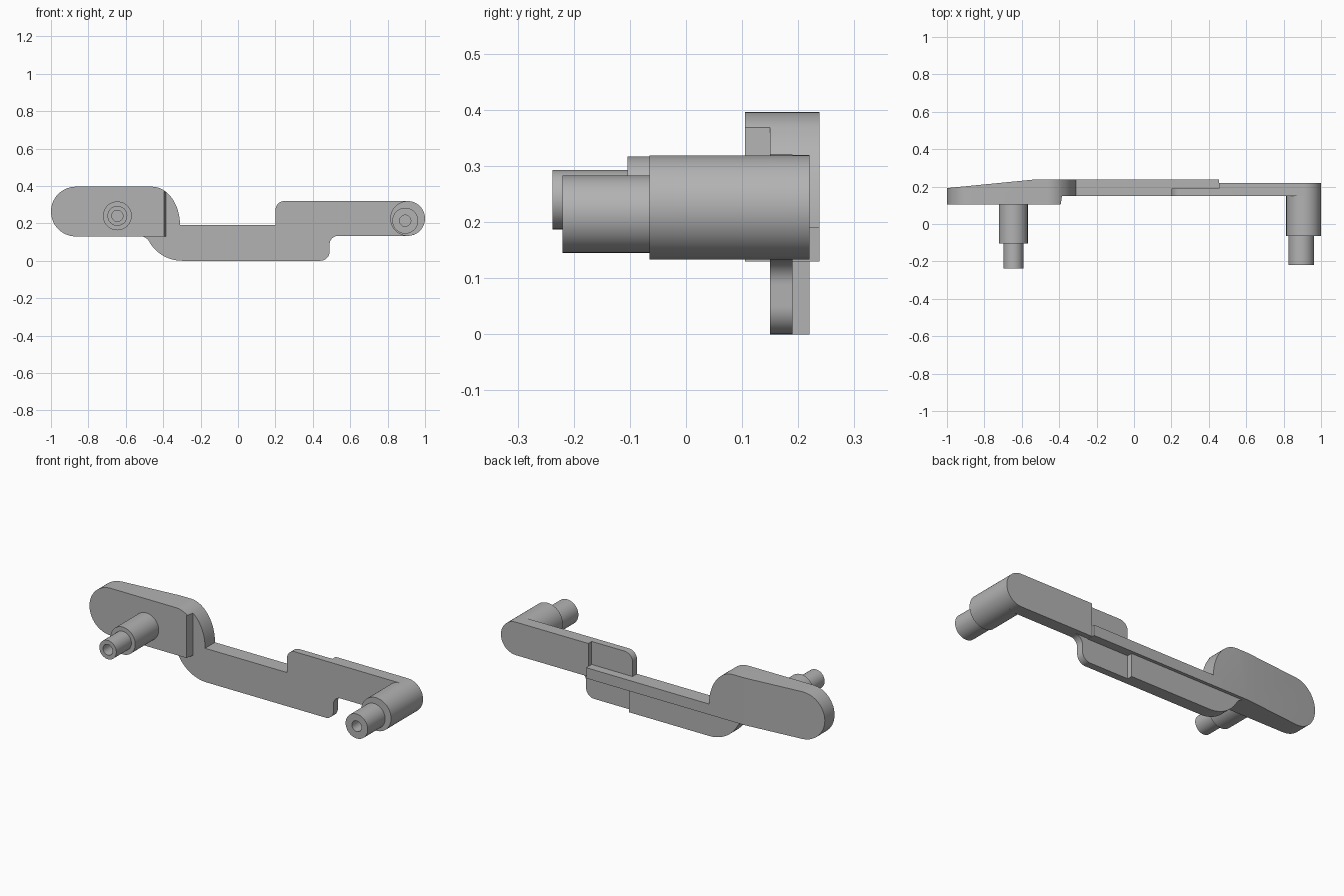
import bpy, bmesh
from math import cos, sin, radians, tau
from mathutils import Vector

if "Cube" in bpy.data.objects:
    bpy.data.objects.remove(bpy.data.objects["Cube"], do_unlink=True)

GRAY = (0.45, 0.45, 0.45, 1)
mat = bpy.data.materials.new("plain_gray")
mat.use_nodes = True
mat.diffuse_color = GRAY
mat.node_tree.nodes["Principled BSDF"].inputs["Base Color"].default_value = GRAY


def arc(cx, cz, rx, rz, start, end, steps=14):
    angles = [radians(start + (end - start) * i / steps) for i in range(steps + 1)]
    return [(cx + rx * cos(a), cz + rz * sin(a)) for a in angles]


def add_object(name, bm):
    bmesh.ops.remove_doubles(bm, verts=bm.verts, dist=1e-5)
    bmesh.ops.recalc_face_normals(bm, faces=bm.faces)
    mesh = bpy.data.meshes.new(name)
    bm.to_mesh(mesh)
    bm.free()
    mesh.materials.append(mat)
    obj = bpy.data.objects.new(name, mesh)
    bpy.context.collection.objects.link(obj)
    return obj


def plate(name, outline, front, back):
    """Extrude an x-z outline from front to back."""
    bm = bmesh.new()
    face = bm.faces.new([bm.verts.new((x, front, z)) for x, z in outline])
    ext = bmesh.ops.extrude_face_region(bm, geom=[face])["geom"]
    moved = [v for v in ext if isinstance(v, bmesh.types.BMVert)]
    bmesh.ops.translate(bm, verts=moved, vec=(0, back - front, 0))
    return add_object(name, bm)


def box(name, x0, x1, y0, y1, z0, z1):
    return plate(name, [(x0, z0), (x1, z0), (x1, z1), (x0, z1)], y0, y1)


def select(obj):
    bpy.ops.object.select_all(action="DESELECT")
    obj.select_set(True)
    bpy.context.view_layer.objects.active = obj


def cut(obj, *bounds):
    cutter = box("cutter", *bounds)
    mod = obj.modifiers.new("cut", "BOOLEAN")
    mod.operation, mod.solver, mod.object = "DIFFERENCE", "EXACT", cutter
    select(obj)
    bpy.ops.object.modifier_apply(modifier=mod.name)
    bpy.data.objects.remove(cutter, do_unlink=True)


def turned(name, cx, cz, profile, sides=48):
    """Revolve (radius, y) points about an axis along y."""
    bm = bmesh.new()
    verts = [bm.verts.new((cx + r, y, cz)) for r, y in profile]
    edges = [bm.edges.new(pair) for pair in zip(verts, verts[1:])]
    bmesh.ops.spin(bm, geom=verts + edges, cent=(cx, 0, cz), axis=(0, 1, 0),
                   angle=tau, steps=sides)
    return add_object(name, bm)


# Cranked link plate with its thinner stepped areas at the back
outline = (arc(-0.3, 0.2, 0.2, 0.2, 210, 270)
           + arc(0.44, 0.05, 0.05, 0.05, -90, 0)
           + arc(0.535, 0.088, 0.045, 0.045, 180, 90)
           + arc(0.907, 0.226, 0.093, 0.093, -90, 90, 28)
           + arc(0.25, 0.27, 0.05, 0.05, 90, 180)
           + [(0.2, 0.19), (-0.53, 0.19)]
           + arc(-0.53, 0.067, 0.066, 0.066, 90, 30)[:-1])
link = plate("link_plate", outline, 0.15, 0.22)
cut(link, 0.1, 0.455, 0.19, 0.3, 0.16, 0.4)
cut(link, 0.2, 0.56, 0.19, 0.3, -0.1, 0.133)

# Rib along the back of the link
box("back_rib", -0.36, 0.455, 0.18, 0.238, 0.13, 0.19)

# Thick end block with a tapered back
outline = (arc(-0.867, 0.263, 0.133, 0.133, 270, 90, 28)
           + arc(-0.46, 0.19, 0.15, 0.206, 90, 0, 20)
           + [(-0.31, 0.13)])
block = plate("end_block", outline, 0.105, 0.238)
cut(block, -0.385, 0, 0, 0.15, 0, 0.6)
bm = bmesh.new()
bm.from_mesh(block.data)
for v in bm.verts:
    if abs(v.co.x + 0.385) < 1e-3 and v.co.y < 0.11:
        v.co.x -= 0.01
cutout = bmesh.ops.bisect_plane(
    bm, geom=bm.verts[:] + bm.edges[:] + bm.faces[:], plane_co=(-1, 0.192, 0),
    plane_no=Vector((-0.046, 0.47, 0)).normalized(), clear_outer=True)
rim = [e for e in cutout["geom_cut"] if isinstance(e, bmesh.types.BMEdge)]
bmesh.ops.holes_fill(bm, edges=rim)
bmesh.ops.recalc_face_normals(bm, faces=bm.faces)
bm.to_mesh(block.data)
bm.free()

# Stepped hollow pin on the end block
turned("right_pin", -0.645, 0.24,
       [(0, -0.1), (0.03, -0.1), (0.03, -0.238), (0.053, -0.238), (0.053, -0.104),
        (0.077, -0.104), (0.077, 0.12), (0, 0.12)])

# Round boss and hollow pin on the arm end
turned("left_boss", 0.907, 0.226,
       [(0, -0.065), (0.093, -0.065), (0.093, 0.16), (0, 0.16)])
turned("left_pin", 0.894, 0.214,
       [(0, -0.1), (0.03, -0.1), (0.03, -0.22), (0.069, -0.22), (0.069, -0.05),
        (0, -0.05)])

for obj in bpy.context.scene.objects:
    if obj.type == "MESH":
        select(obj)
        bpy.ops.object.shade_smooth_by_angle(angle=radians(30))
